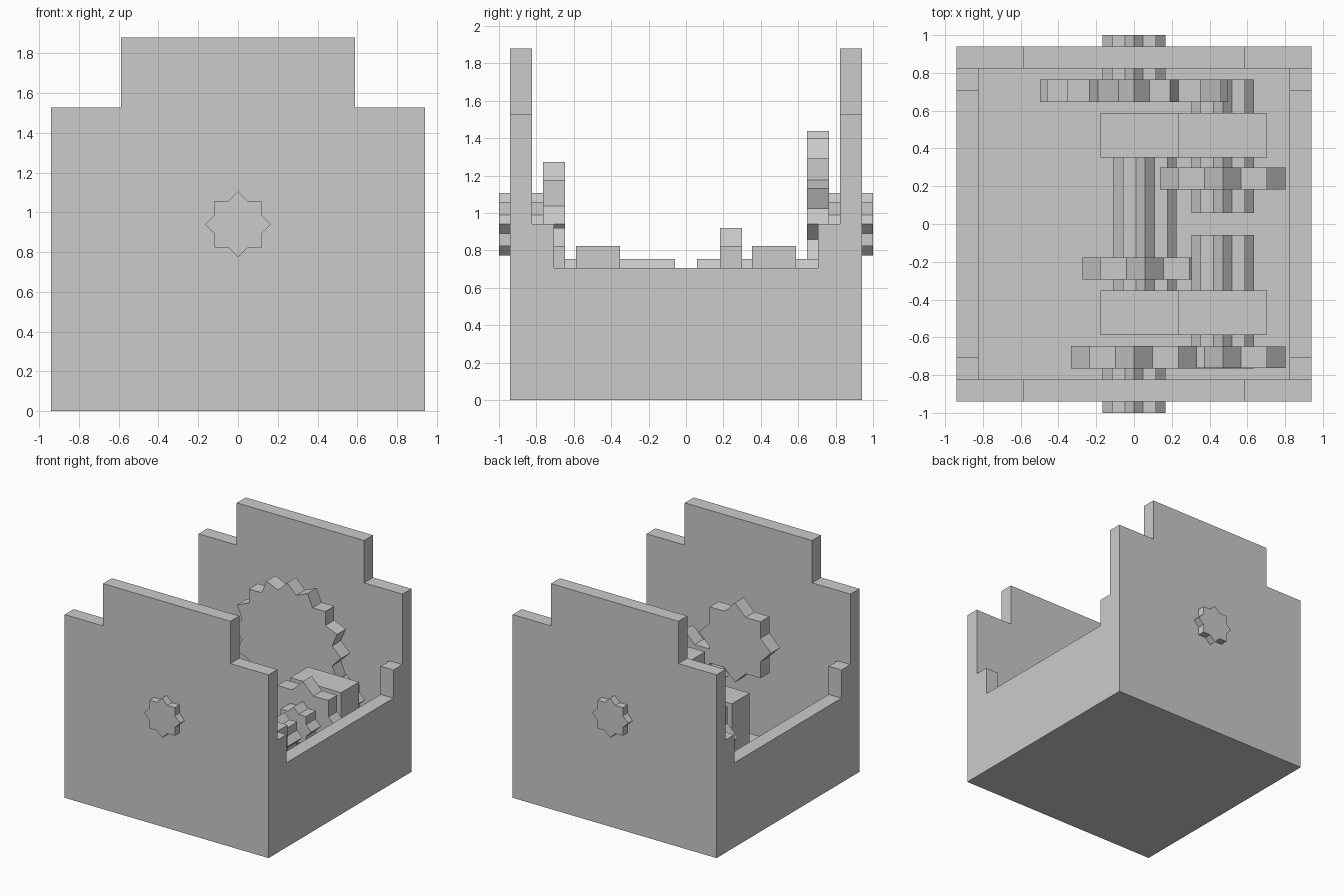
import bpy, bmesh, math

if "Cube" in bpy.data.objects:
    bpy.data.objects.remove(bpy.data.objects["Cube"])

U = 1.88 / 16  # building grid unit

grey = bpy.data.materials.new("stone grey")
grey.diffuse_color = (0.6, 0.6, 0.6, 1)
grey.use_nodes = True
grey.node_tree.nodes["Principled BSDF"].inputs["Base Color"].default_value = grey.diffuse_color


def prism(name, points, axis, lo, hi):
    """Extrude a 2D profile: axis 'y' takes (x, z) points, axis 'x' takes (y, z)."""
    def at(p, d):
        return (p[0], d, p[1]) if axis == 'y' else (d, p[0], p[1])
    bm = bmesh.new()
    a = [bm.verts.new(at(p, lo)) for p in points]
    b = [bm.verts.new(at(p, hi)) for p in points]
    bm.faces.new(a)
    bm.faces.new(b)
    for i in range(len(points)):
        j = (i + 1) % len(points)
        bm.faces.new((a[i], a[j], b[j], b[i]))
    bmesh.ops.recalc_face_normals(bm, faces=bm.faces)
    mesh = bpy.data.meshes.new(name)
    bm.to_mesh(mesh)
    bm.free()
    mesh.materials.append(grey)
    obj = bpy.data.objects.new(name, mesh)
    bpy.context.collection.objects.link(obj)
    return obj


def rect(x0, x1, z0, z1):
    return [(x0, z0), (x1, z0), (x1, z1), (x0, z1)]


def star(name, cx, cz, half, squares, y0, y1):
    """Toothed wheel shaped like several equal squares turned about one centre."""
    teeth = 4 * squares
    tip = half * math.sqrt(2)
    valley = half / math.cos(math.pi / 4 - math.pi / teeth)
    pts = []
    for i in range(2 * teeth):
        r, t = (valley if i % 2 else tip), math.pi * i / teeth
        pts.append((cx + r * math.cos(t), cz + r * math.sin(t)))
    return prism(name, pts, 'y', y0, y1)


# Housing: floor, stepped end walls, low side walls with raised corners
prism("floor", rect(-7 * U, 7 * U, 0, U), 'y', -7 * U, 7 * U)
step = [(-8, 0), (8, 0), (8, 13), (5, 13), (5, 16), (-5, 16), (-5, 13), (-8, 13)]
side = [(-7, 0), (7, 0), (7, 8), (6, 8), (6, 6), (-6, 6), (-6, 8), (-7, 8)]
step = [(a * U, b * U) for a, b in step]
side = [(a * U, b * U) for a, b in side]
for s, end, flank in ((-1, "front", "left"), (1, "back", "right")):
    lo, hi = sorted((s * 7 * U, s * 8 * U))
    prism(end + "_wall", step, 'y', lo, hi)
    prism(flank + "_wall", side, 'x', lo, hi)

# Wheel centres (x, z): outer shafts, middle shafts, lower shaft
OUTER, MID, LOW = (0, 8 * U), (4 * U, 5 * U), (0.5 * U, 3 * U)

for s, end in ((-1, "front"), (1, "back")):
    lo, hi = sorted((s * 5.5 * U, s * 1.0))
    star(end + "_outer_shaft", *OUTER, U, 2, lo, hi)
    lo, hi = sorted((s * 0.5 * U, s * 6.5 * U))
    star(end + "_middle_shaft", *MID, U, 2, lo, hi)
    # Bearing blocks, high part around the middle shaft and low part beside it
    lo, hi = sorted((s * 3 * U, s * 5 * U))
    prism(end + "_bearing_block",
          [(-1.5 * U, U), (6 * U, U), (6 * U, 7 * U), (2 * U, 7 * U),
           (2 * U, 5 * U), (-1.5 * U, 5 * U)], 'y', lo, hi)
star("lower_shaft", *LOW, U, 2, -4 * U, 4 * U)

# Gears
star("large_back_gear", *OUTER, 3 * U, 4, 5.5 * U, 6.5 * U)
star("front_gear", *OUTER, 2 * U, 2, -6.5 * U, -5.5 * U)
star("front_middle_gear", *MID, 2 * U, 2, -6.49 * U, -5.51 * U)
star("back_middle_gear", *MID, 2 * U, 2, 1.55 * U, 2.55 * U)
star("lower_gear", *LOW, 2 * U, 2, -2.5 * U, -1.5 * U)
